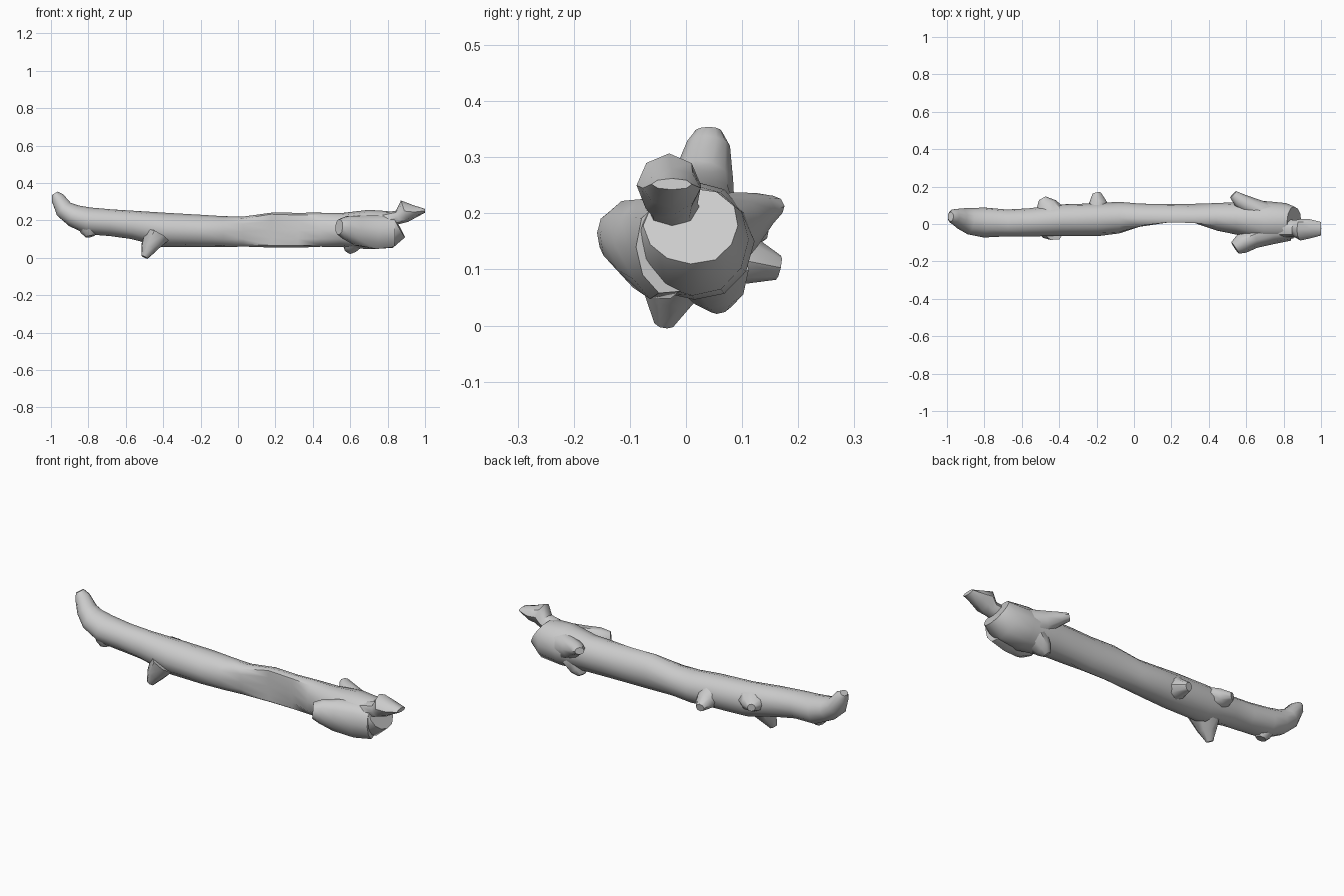
import bpy, bmesh, math, random
from mathutils import Vector

random.seed(4)


def tube(name, stations, sides=12, wobble=0.03):
    """Loft through (x, y, z, side radius, upright radius, optional front limit)."""
    bm = bmesh.new()
    pts = [Vector(s[:3]) for s in stations]
    rings = []
    for i, s in enumerate(stations):
        t = (pts[min(i + 1, len(pts) - 1)] - pts[max(i - 1, 0)]).normalized()
        ref = Vector((0, 0, 1)) if abs(t.z) < 0.9 else Vector((1, 0, 0))
        side = ref.cross(t).normalized()
        up = t.cross(side)
        ring = []
        for k in range(sides):
            a = 2 * math.pi * k / sides
            w = 1 + random.uniform(-wobble, wobble)
            p = pts[i] + side * (math.cos(a) * s[3] * w) + up * (math.sin(a) * s[4] * w)
            if len(s) > 5:
                p.y = max(p.y, s[5])
            ring.append(bm.verts.new(p))
        rings.append(ring)
    for a, b in zip(rings, rings[1:]):
        for k in range(sides):
            n = (k + 1) % sides
            bm.faces.new((a[k], a[n], b[n], b[k]))
    bm.faces.new(rings[0][::-1])
    bm.faces.new(rings[-1])
    bmesh.ops.recalc_face_normals(bm, faces=bm.faces)
    me = bpy.data.meshes.new(name)
    bm.to_mesh(me)
    bm.free()
    ob = bpy.data.objects.new(name, me)
    bpy.context.collection.objects.link(ob)
    bpy.ops.object.select_all(action='DESELECT')
    ob.select_set(True)
    bpy.context.view_layer.objects.active = ob
    bpy.ops.object.shade_smooth_by_angle(angle=math.radians(45))
    return ob


# Main trunk, curled up at the left and split away on the front near the middle
tube("trunk", [
    (-.98, .04, .345, .025, .018), (-.965, .04, .32, .04, .036),
    (-.93, .03, .26, .055, .05), (-.88, .015, .225, .07, .06),
    (-.8, .01, .197, .08, .073), (-.68, .005, .188, .073, .071),
    (-.56, .01, .175, .075, .076), (-.4, .02, .15, .085, .09),
    (-.2, .025, .143, .088, .088), (-.08, .033, .14, .085, .083),
    (.03, .03, .14, .08, .081, -.015), (.18, .025, .15, .083, .094, .008),
    (.32, .025, .147, .083, .092, .006), (.44, .033, .148, .078, .091, -.035),
    (.55, .03, .148, .085, .093), (.7, .015, .15, .105, .105),
    (.81, .012, .153, .1, .102), (.855, .01, .178, .085, .078)])

# Splintered tip at the right end
tube("broken_tip", [(.78, -.02, .2, .05, .04), (.86, -.025, .218, .045, .038),
                    (.89, -.03, .25, .058, .06), (.94, -.025, .245, .052, .036),
                    (1.0, -.025, .252, .036, .01)], 8)

# Long front branch stump, lying back along the trunk
tube("front_branch", [(.83, -.03, .14, .06, .085), (.74, -.045, .138, .062, .095),
                      (.64, -.075, .145, .055, .085), (.575, -.105, .162, .053, .063),
                      (.54, -.128, .165, .036, .042)], 10)

# Back branch stump
tube("back_branch", [(.74, .05, .15, .055, .08), (.63, .09, .18, .05, .06),
                     (.56, .13, .205, .038, .032), (.53, .158, .213, .024, .018)], 8)

# Short knots around the trunk
knots = {
    "lower_knot": [(-.44, -.01, .12, .085, .07), (-.475, -.03, .055, .05, .045),
                   (-.5, -.04, .004, .018, .02)],
    "back_knot": [(-.2, .05, .14, .07, .075), (-.19, .11, .115, .05, .045),
                  (-.2, .165, .103, .022, .022)],
    "side_knot": [(-.44, .04, .17, .09, .06), (-.47, .1, .17, .06, .04),
                  (-.49, .138, .17, .02, .02)],
    "end_knot": [(-.8, 0, .18, .06, .06), (-.795, -.005, .14, .045, .045),
                 (-.79, -.01, .115, .025, .025)],
    "bottom_knot": [(.63, .04, .1, .08, .06), (.6, .055, .055, .05, .04),
                    (.585, .06, .032, .02, .02)],
}
for name, stations in knots.items():
    tube(name, stations, 8)
